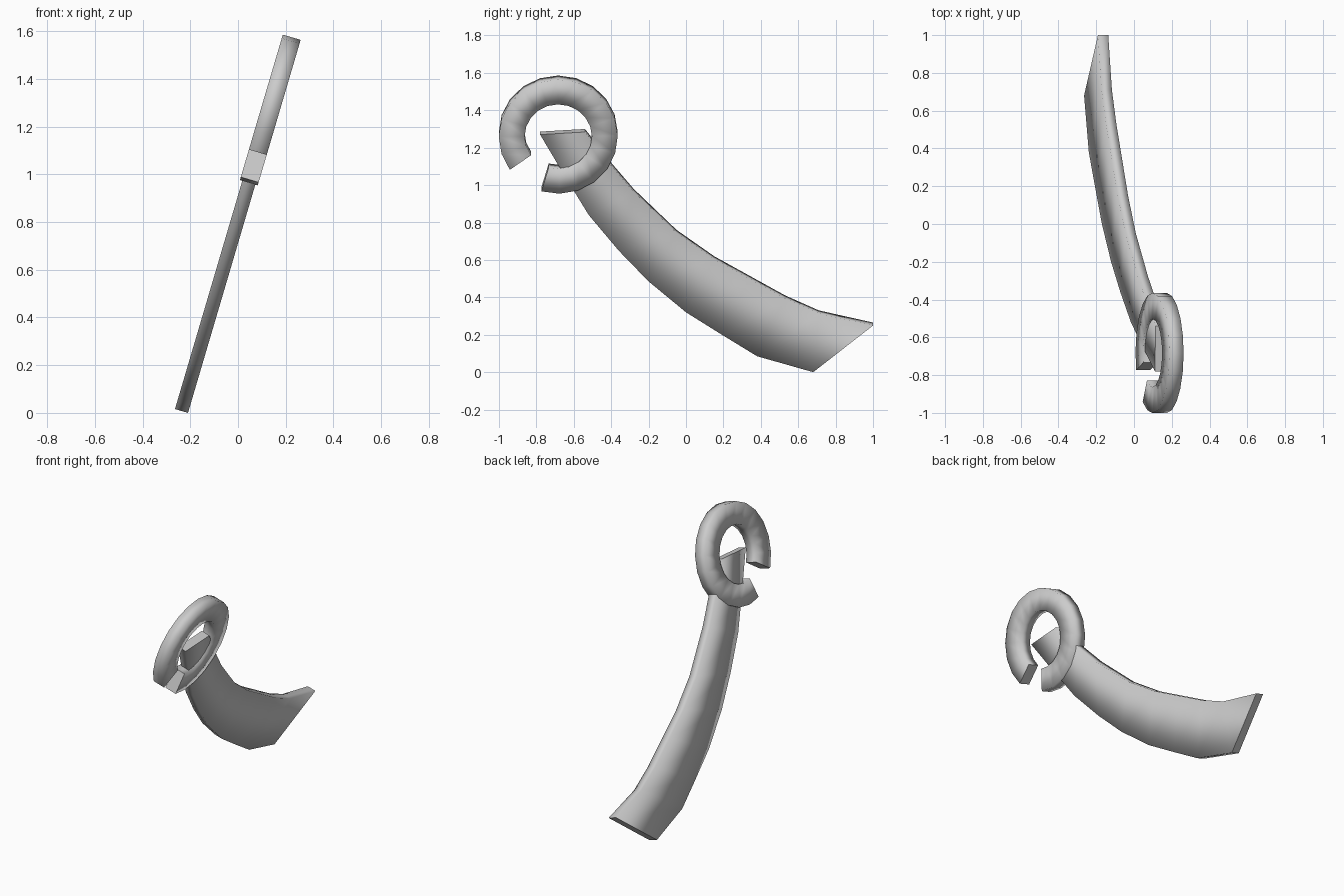
import bpy, bmesh, math

if "Cube" in bpy.data.objects:
    bpy.data.objects.remove(bpy.data.objects["Cube"])

LEAN = math.atan(0.295)          # the whole model lies in a plane tilted about y
C, S = math.cos(LEAN), math.sin(LEAN)


def place(y, z, n):
    """Point on the leaning plane at (y, z), pushed n along the plane normal."""
    return (-0.237 + 0.295 * (z - 0.008) + n * C, y, z - n * S)


def band(name, side_a, side_b, thickness):
    """Rectangular-section strip between two edge lines in the leaning plane."""
    h = thickness / 2
    bm = bmesh.new()
    rows = [[bm.verts.new(place(*p, n)) for p, n in ((a, -h), (a, h), (b, h), (b, -h))]
            for a, b in zip(side_a, side_b)]
    for r, q in zip(rows, rows[1:]):
        for i in range(4):
            j = (i + 1) % 4
            bm.faces.new((r[i], r[j], q[j], q[i])).smooth = True
    # flat end caps with sharp rims
    for r in (rows[0], rows[-1]):
        cap = bm.faces.new(r)
        for e in cap.edges:
            e.smooth = False
    bmesh.ops.recalc_face_normals(bm, faces=bm.faces[:])
    me = bpy.data.meshes.new(name)
    bm.to_mesh(me)
    bm.free()
    ob = bpy.data.objects.new(name, me)
    bpy.context.collection.objects.link(ob)
    return ob


# curved blade, widening to a slanted tip
upper = [(-.54, 1.30), (-.465, 1.205), (-.40, 1.12), (-.28, .98), (-.05, .76),
         (.15, .62), (.34, .515), (.53, .41), (.71, .33), (1.0, .265)]
lower = [(-.78, 1.27), (-.67, 1.085), (-.60, .97), (-.52, .84), (-.36, .65),
         (-.20, .485), (0, .32), (.20, .195), (.38, .085), (.68, 0)]
band("blade",
     [(y, z - 0.008) for y, z in upper],
     [(y, z + 0.008) for y, z in lower], 0.057)


# open ring around the blade's upper end
def arc(radius, start=253.5, end=575.5, steps=18):
    angles = [math.radians(start + (end - start) * i / steps) for i in range(steps + 1)]
    return [(-0.683 + radius * math.cos(a), 1.27 + radius * math.sin(a) * C) for a in angles]


band("open_ring", arc(0.318), arc(0.18), 0.078)
